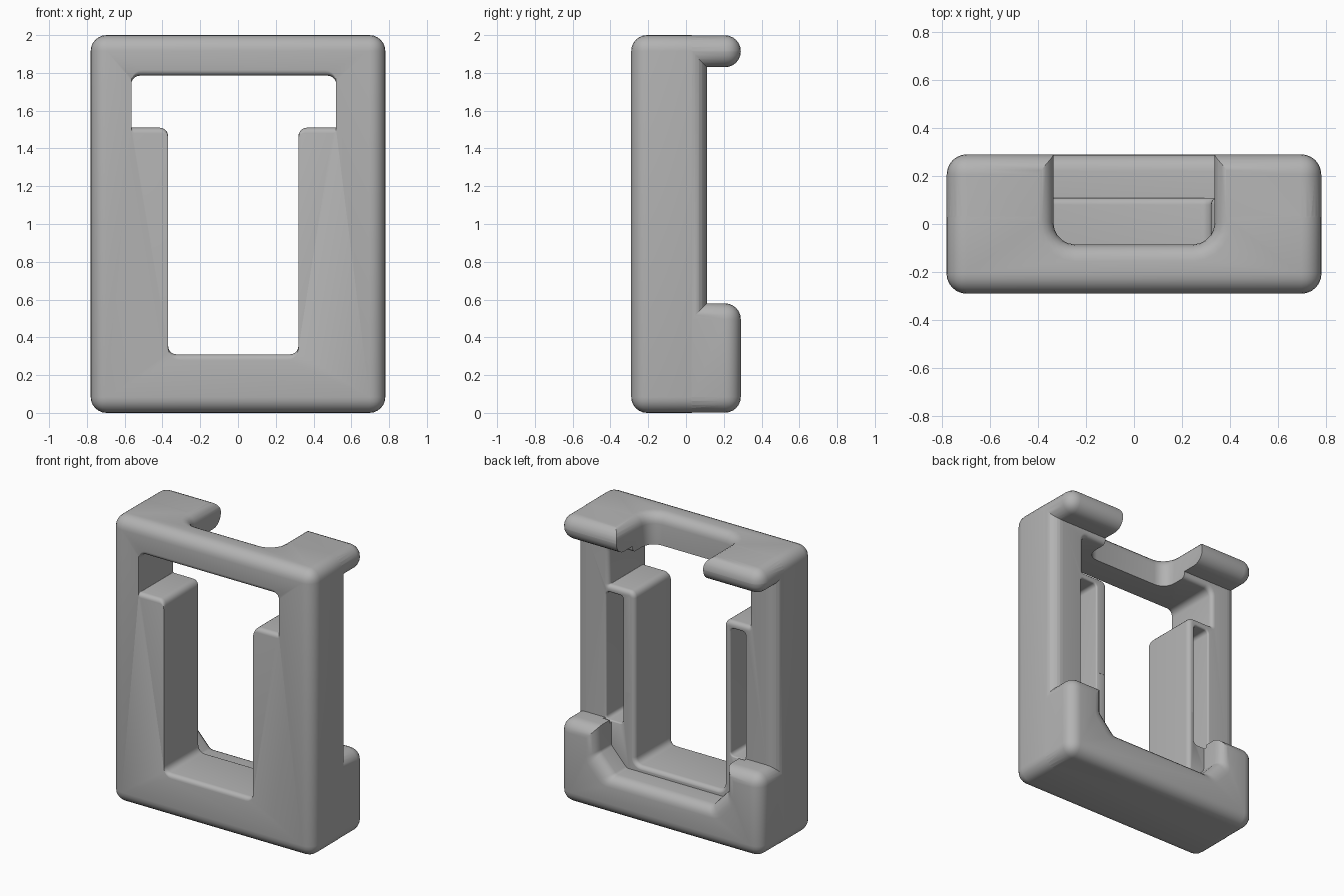
import bpy
import bmesh
import math
from mathutils import Vector

if "Cube" in bpy.data.objects:
    bpy.data.objects.remove(bpy.data.objects["Cube"], do_unlink=True)

R = 0.084      # outer edge rounding
STEPS = 5      # segments per rounded corner

grey = bpy.data.materials.new("plain grey")
grey.use_nodes = True
grey.diffuse_color = (0.45, 0.45, 0.45, 1)
grey.node_tree.nodes["Principled BSDF"].inputs["Base Color"].default_value = (0.45, 0.45, 0.45, 1)


def finish(bm, name):
    bmesh.ops.recalc_face_normals(bm, faces=bm.faces[:])
    mesh = bpy.data.meshes.new(name)
    bm.to_mesh(mesh)
    bm.free()
    mesh.materials.append(grey)
    obj = bpy.data.objects.new(name, mesh)
    bpy.context.collection.objects.link(obj)
    return obj


def rounded_box(name, lo, hi):
    bm = bmesh.new()
    bmesh.ops.create_cube(bm, size=1)
    for v in bm.verts:
        v.co = [hi[i] if v.co[i] > 0 else lo[i] for i in range(3)]
    bmesh.ops.bevel(bm, geom=bm.edges[:], offset=R, segments=6, profile=0.5, affect='EDGES')
    return finish(bm, name)


def outline(poly, du, dv):
    """Counter-clockwise polygon of (u, v, radius), grown outwards and filleted."""
    n = len(poly)
    pts = [Vector(p[:2]) for p in poly]
    normals, dists = [], []
    for i in range(n):
        e = (pts[(i + 1) % n] - pts[i]).normalized()
        m = Vector((e.y, -e.x))
        normals.append(m)
        dists.append(abs(m.x) * du + abs(m.y) * dv)
    corners, turns = [], []
    for i in range(n):
        a, b, da, db = normals[i - 1], normals[i], dists[i - 1], dists[i]
        det = a.x * b.y - a.y * b.x
        corners.append(pts[i] + Vector((da * b.y - db * a.y, a.x * db - b.x * da)) / det)
        turns.append(det)
    result = []
    for i, c in enumerate(corners):
        grow = (du + dv) / 2
        r = max(poly[i][2] + (grow if turns[i] > 0 else -grow), 0.004)
        u = (corners[i - 1] - c).normalized()
        v = (corners[(i + 1) % n] - c).normalized()
        half = u.angle(v) / 2
        centre = c + (u + v).normalized() * r / math.sin(half)
        start = (c + u * r / math.tan(half) - centre).normalized()
        end = (c + v * r / math.tan(half) - centre).normalized()
        # slerp gives unit directions, so scale them to the radius
        result += [centre + start.slerp(end, k / STEPS).normalized() * r
                   for k in range(STEPS + 1)]
    return result


def cutter(name, poly, axis, lo, hi, flare_lo=(0, 0), flare_hi=(0, 0)):
    """Prism along an axis whose ends flare out, so the cut gets rounded rims."""
    def rim(depth, flare, sign):
        f = max(flare)
        if f == 0:
            return [(depth, 0, 0)]
        rows = []
        for k in range(STEPS + 1):
            a = math.pi / 2 * k / STEPS
            g = 1 - math.cos(a)
            rows.append((depth + sign * f * (math.sin(a) - 1), flare[0] * g, flare[1] * g))
        return rows + [(depth + sign * 0.02, *flare)]

    bm = bmesh.new()
    rings = []
    for d, du, dv in rim(lo, flare_lo, -1)[::-1] + rim(hi, flare_hi, 1):
        rings.append([bm.verts.new((p.x, d, p.y) if axis == 'y' else (p.x, p.y, d))
                      for p in outline(poly, du, dv)])
    for a, b in zip(rings, rings[1:]):
        for i in range(len(a)):
            j = (i + 1) % len(a)
            bm.faces.new((a[i], a[j], b[j], b[i]))
    bm.faces.new(rings[0][::-1])
    bm.faces.new(rings[-1])
    obj = finish(bm, name)
    obj.hide_render = True
    return obj


def rectangle(x0, x1, y0, y1, r):
    return [(x0, y0, r), (x1, y0, r), (x1, y1, r), (x0, y1, r)]


def combine(base, tool, operation):
    mod = base.modifiers.new("cut", 'BOOLEAN')
    mod.operation = operation
    mod.solver = 'EXACT'
    mod.object = tool
    bpy.context.view_layer.objects.active = base
    bpy.ops.object.modifier_apply(modifier=mod.name)
    bpy.data.objects.remove(tool, do_unlink=True)


# Front plate with a lip along the bottom and one along the top
frame = rounded_box("clip_frame", (-0.78, -0.29, 0), (0.78, 0.11, 2))
E = 0.779
combine(frame, rounded_box("bottom_lip", (-E, -0.15, 0.001), (E, 0.29, 0.58)), 'UNION')
combine(frame, rounded_box("top_lip", (-E, -0.15, 1.83), (E, 0.29, 1.999)), 'UNION')

# T-shaped window through the plate
C = 0.045
window = [(-0.37, 0.31, C), (0.32, 0.31, C), (0.32, 1.51, C), (0.52, 1.51, 0.004),
          (0.52, 1.785, C), (-0.565, 1.785, C), (-0.565, 1.51, 0.004), (-0.37, 1.51, C)]
combine(frame, cutter("window_cut", window, 'y', -0.29, 0.11, (0, 0.03), (0.03, 0.03)), 'DIFFERENCE')

# Notch in the top lip
combine(frame, cutter("top_notch", rectangle(-0.335, 0.335, -0.085, 0.5, 0.09), 'z',
                      1.7, 2, (0, 0), (0.07, 0.07)), 'DIFFERENCE')

# Notch with sloping corners in the bottom lip
notch = [(-0.38, 0.27, 0.03), (0.38, 0.27, 0.03), (0.5, 0.4, 0.03),
         (0.5, 0.8, 0.01), (-0.5, 0.8, 0.01), (-0.5, 0.4, 0.03)]
combine(frame, cutter("bottom_notch", notch, 'y', 0.109, 0.29, (0, 0), (0.07, 0.07)), 'DIFFERENCE')

# Deep pockets in the back of the two columns
for x0, x1 in ((0.41, 0.54), (-0.535, -0.42)):
    combine(frame, cutter("pocket", rectangle(x0, x1, 0.57, 1.46, 0.025), 'y',
                          -0.15, 0.11, (0, 0), (0.012, 0.012)), 'DIFFERENCE')

# Smooth shading with sharp creases
bpy.ops.object.select_all(action='DESELECT')
frame.select_set(True)
bpy.context.view_layer.objects.active = frame
bpy.ops.object.shade_smooth_by_angle(angle=math.radians(30))
